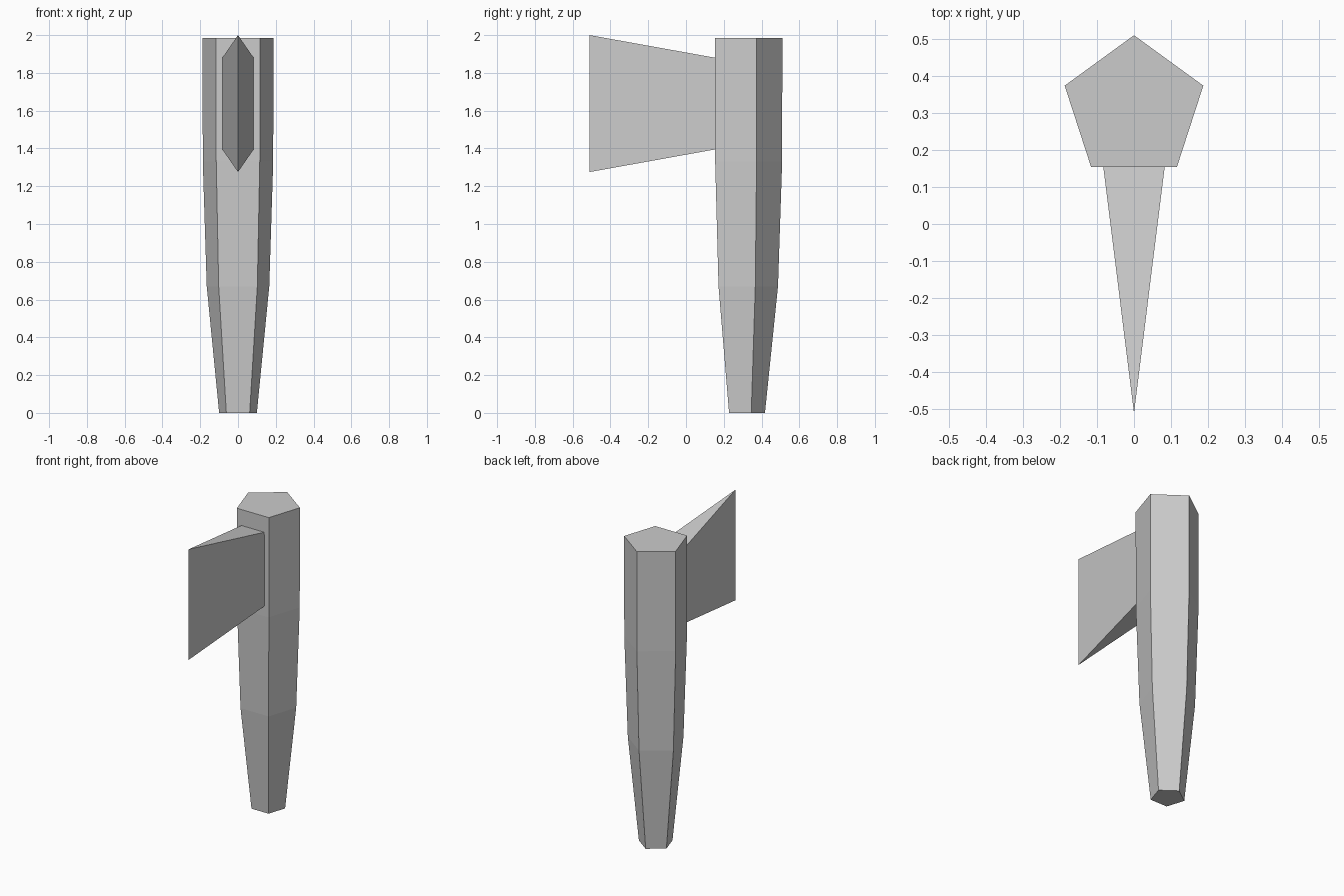
import bpy
import bmesh
from math import sin, cos, tau

if "Cube" in bpy.data.objects:
    bpy.data.objects.remove(bpy.data.objects["Cube"])


def make_object(name, bm):
    bmesh.ops.recalc_face_normals(bm, faces=bm.faces)
    mesh = bpy.data.meshes.new(name)
    bm.to_mesh(mesh)
    bm.free()
    obj = bpy.data.objects.new(name, mesh)
    bpy.context.collection.objects.link(obj)
    return obj


# Handle: tapered five-sided shaft lofted through (height, radius) rings
SIDES = 5
CENTRE_Y = 0.313
bm = bmesh.new()
rings = []
for z, r in [(0, 0.105), (0.67, 0.174), (1.33, 0.196), (1.985, 0.197)]:
    rings.append([bm.verts.new((-r * sin(tau * i / SIDES),
                                CENTRE_Y + r * cos(tau * i / SIDES), z))
                  for i in range(SIDES)])
for low, high in zip(rings, rings[1:]):
    for i in range(SIDES):
        j = (i + 1) % SIDES
        bm.faces.new((low[i], low[j], high[j], high[i]))
bm.faces.new(rings[0])
bm.faces.new(rings[-1])
make_object("handle", bm)

# Blade: wedge flaring from the handle's front face to a sharp upright edge
bm = bmesh.new()
edge_low = bm.verts.new((0, -0.511, 1.275))
edge_high = bm.verts.new((0, -0.511, 2.0))
left, right = [[bm.verts.new((s * 0.083, 0.155, z)) for z in (1.395, 1.88)]
               for s in (-1, 1)]
for low, high in (left, right):
    bm.faces.new((edge_low, low, high, edge_high))
bm.faces.new((edge_low, left[0], right[0]))
bm.faces.new((edge_high, left[1], right[1]))
bm.faces.new((left[0], right[0], right[1], left[1]))
make_object("blade", bm)
